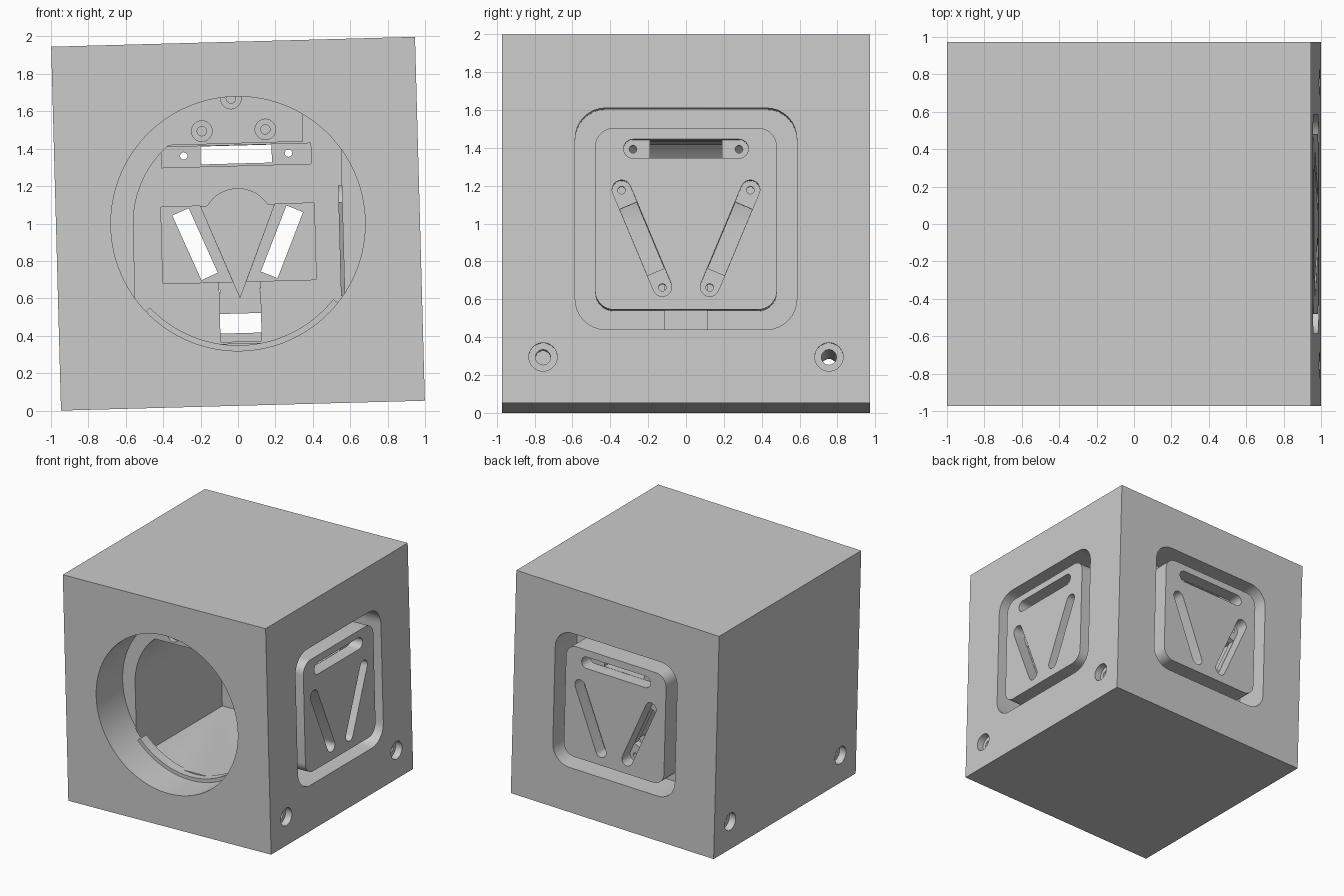
import bpy, bmesh, math
from mathutils import Matrix

cube = bpy.data.objects.get("Cube")
if cube:
    bpy.data.objects.remove(cube, do_unlink=True)

HALF = 0.973
OUT = 1.1
TILT = math.radians(-1.55)
BACK = Matrix.Identity(4)
RIGHT = Matrix.Rotation(-math.pi / 2, 4, 'Z')
LEFT = Matrix.Rotation(math.pi / 2, 4, 'Z')

grey = bpy.data.materials.new("light_grey")
grey.use_nodes = True
grey.diffuse_color = (0.6, 0.6, 0.6, 1)
grey.node_tree.nodes["Principled BSDF"].inputs["Base Color"].default_value = (0.6, 0.6, 0.6, 1)


def prism(name, points, y0, y1, turn=BACK):
    """Extrude an (x, z) outline along y, then turn it to face a wall."""
    bm = bmesh.new()
    face = bm.faces.new([bm.verts.new((x, y0, z)) for x, z in points])
    grown = bmesh.ops.extrude_face_region(bm, geom=[face])
    tops = [v for v in grown["geom"] if isinstance(v, bmesh.types.BMVert)]
    bmesh.ops.translate(bm, verts=tops, vec=(0, y1 - y0, 0))
    bmesh.ops.transform(bm, matrix=turn, verts=bm.verts)
    bmesh.ops.recalc_face_normals(bm, faces=bm.faces)
    mesh = bpy.data.meshes.new(name)
    bm.to_mesh(mesh)
    bm.free()
    mesh.materials.append(grey)
    obj = bpy.data.objects.new(name, mesh)
    bpy.context.collection.objects.link(obj)
    return obj


def arc(cx, cz, r, a0, a1, steps):
    return [(cx + r * math.cos(math.radians(a0 + (a1 - a0) * i / steps)),
             cz + r * math.sin(math.radians(a0 + (a1 - a0) * i / steps)))
            for i in range(steps + 1)]


def disc(cx, cz, r, steps=32):
    return arc(cx, cz, r, 0, 360, steps)[:-1]


def rect(x0, z0, x1, z1):
    return [(x0, z0), (x1, z0), (x1, z1), (x0, z1)]


def rounded(h, r):
    pts = []
    for i, (sx, sz) in enumerate([(1, 1), (-1, 1), (-1, -1), (1, -1)]):
        pts += arc(sx * (h - r), sz * (h - r), r, i * 90, i * 90 + 90, 8)
    return pts


def bar(a, b, w, round_ends):
    """Outline of a slot from a to b, with round or square ends."""
    ang = math.degrees(math.atan2(b[1] - a[1], b[0] - a[0]))
    n = 12 if round_ends else 1
    return arc(*b, w, ang - 90, ang + 90, n) + arc(*a, w, ang + 90, ang + 270, n)


def combine(points, y0, y1, turn=BACK, op='DIFFERENCE'):
    tool = prism("cutter", points, y0, y1, turn)
    tool.hide_render = True
    mod = body.modifiers.new("cut", 'BOOLEAN')
    mod.operation, mod.solver, mod.object = op, 'EXACT', tool
    bpy.context.view_layer.objects.active = body
    bpy.ops.object.modifier_apply(modifier=mod.name)
    bpy.data.objects.remove(tool, do_unlink=True)


def mix(a, b, t):
    return (a[0] + (b[0] - a[0]) * t, a[1] + (b[1] - a[1]) * t)


# Block with round front opening and arched chamber
body = prism("cube_housing", rect(-HALF, -HALF, HALF, HALF), -HALF, HALF)
combine(disc(0, 0, 0.68, 96), -OUT, -0.61)
chamber = [(-0.56, -0.64), (0.56, -0.64), (0.56, 0.58), (0.36, 0.58), (0.36, 0.43)]
combine(chamber + arc(0, 0, 0.56, 130, 180, 20), -0.62, 0.56)

# Screw bosses above the chamber
for x, z in [(-0.18, 0.5), (0.16, 0.5), (-0.02, 0.67)]:
    combine(disc(x, z, 0.055), -0.7, -0.57)
    combine(disc(x, z, 0.025), -0.6, -0.45)

# Back and right walls: framed panel with three slots
top = ((-0.28, 0.37), (0.28, 0.37))
for turn in (BACK, RIGHT):
    combine(rounded(0.585, 0.16), HALF - 0.3, OUT, turn)
    combine(rounded(0.48, 0.1), 0.6, HALF, turn, 'UNION')
    # Inner pockets behind the slots
    combine(rect(-0.4, 0.31, 0.4, 0.42), 0.5, 0.8, turn)
    combine(rect(-0.11, -0.63, 0.11, -0.3), 0.5, 0.79, turn)
    for s in (-1, 1):
        pocket = [(s * 0.41, -0.31), (s * 0.037, -0.31), (s * 0.2, 0.1), (s * 0.41, 0.1)]
        combine(pocket, 0.5, 0.8, turn)
    slots = [top] + [((s * 0.34, 0.154), (s * 0.125, -0.36)) for s in (-1, 1)]
    for a, b in slots:
        combine(bar(a, b, 0.05, True), 0.86, OUT, turn)
        combine(bar(mix(a, b, 0.16), mix(a, b, 0.84), 0.048, False), 0.7, 0.9, turn)
        for end in (a, b):
            combine(disc(*end, 0.02, 16), 0.75, 0.9, turn)

# Side mounting holes, the rear one running right through
for turn in (RIGHT, LEFT):
    for x in (-0.755, 0.755):
        combine(disc(x, -0.73, 0.075), HALF - 0.06, OUT, turn)
combine(disc(-0.755, -0.73, 0.04), -OUT, OUT, RIGHT)
combine(disc(0.755, -0.73, 0.04), 0.65, OUT, RIGHT)
combine(disc(-0.755, -0.73, 0.04), 0.65, OUT, LEFT)

# Retaining lip at the bottom of the opening
lip = prism("opening_lip", arc(0, 0, 0.69, 222, 320, 40) + arc(0, 0, 0.65, 320, 222, 40),
            -0.67, -0.58)

# Cone shaped ribs on the inner walls
cone = [(0, -0.4), (0.2, 0.1)] + arc(0, 0, 0.19, 32, 148, 16) + [(-0.2, 0.1)]
ribs = [prism(name, cone, 0.54, 0.6, turn)
        for name, turn in (("back_inner_rib", BACK), ("right_inner_rib", RIGHT))]

# Lean the whole model slightly and shade
bpy.ops.object.select_all(action='DESELECT')
for obj in [body, lip] + ribs:
    obj.rotation_euler = (0, TILT, 0)
    obj.location = (0, 0, 0.999)
    obj.select_set(True)
bpy.context.view_layer.objects.active = body
bpy.ops.object.shade_smooth_by_angle(angle=math.radians(30))
